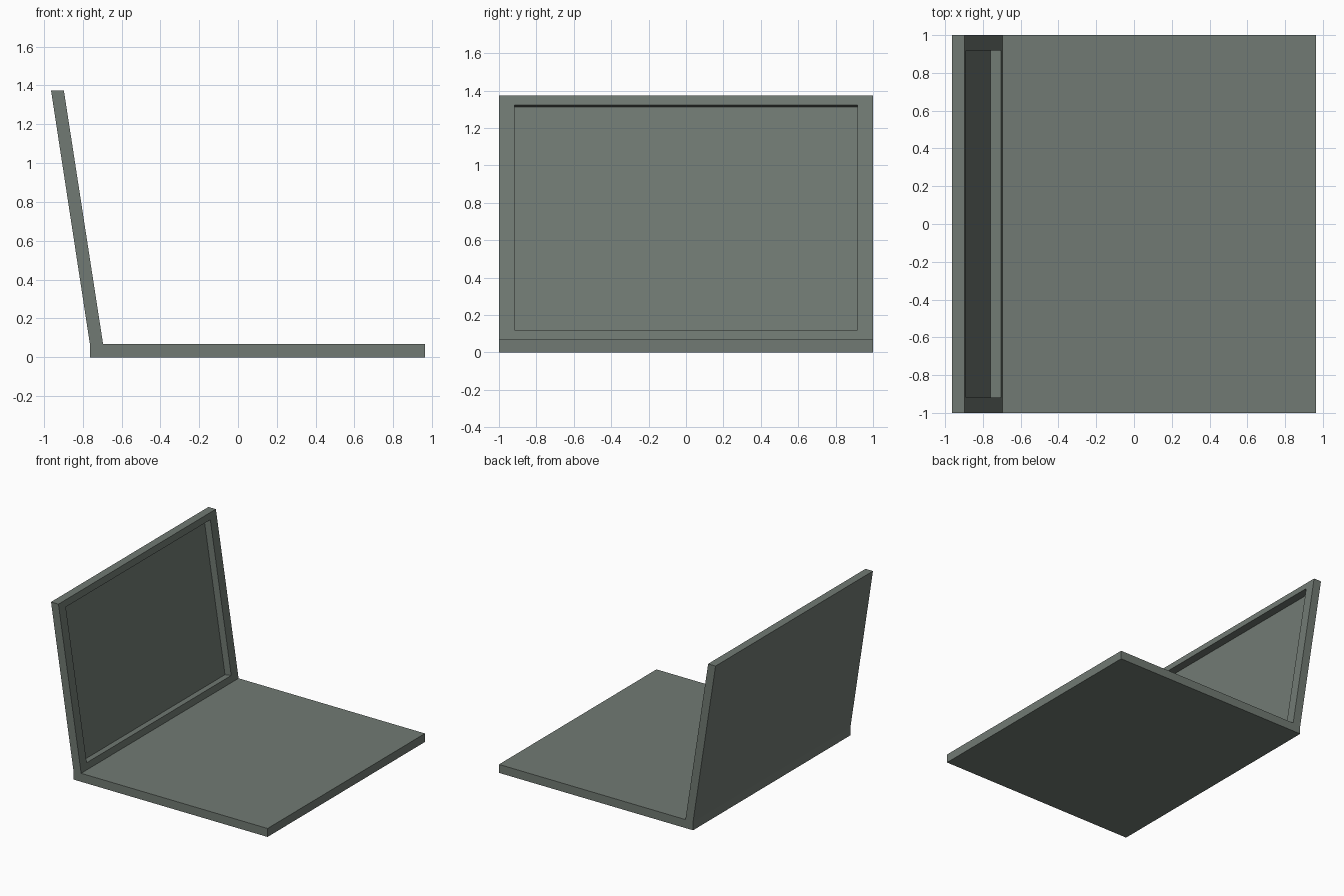
import bpy, bmesh
from mathutils import Vector

if "Cube" in bpy.data.objects:
    bpy.data.objects.remove(bpy.data.objects["Cube"])

mat = bpy.data.materials.new("grey_green")
mat.diffuse_color = (0.165, 0.195, 0.172, 1)
mat.use_nodes = True
mat.node_tree.nodes["Principled BSDF"].inputs["Base Color"].default_value = mat.diffuse_color


def extrude_profile(name, pts, half=1.0):
    """Extrude an x-z outline along y."""
    bm = bmesh.new()
    face = bm.faces.new([bm.verts.new((x, -half, z)) for x, z in pts])
    ext = bmesh.ops.extrude_face_region(bm, geom=[face])
    for v in ext["geom"]:
        if isinstance(v, bmesh.types.BMVert):
            v.co.y = half
    bmesh.ops.recalc_face_normals(bm, faces=bm.faces)
    return bm


def finish(bm, name):
    mesh = bpy.data.meshes.new(name)
    bm.to_mesh(mesh)
    bm.free()
    mesh.materials.append(mat)
    ob = bpy.data.objects.new(name, mesh)
    bpy.context.collection.objects.link(ob)


# one L-shaped body: flat base and leaning lid
body = extrude_profile("body", [
    (-0.763, 0), (0.963, 0), (0.963, 0.068), (-0.695, 0.068),
    (-0.897, 1.374), (-0.963, 1.374), (-0.763, 0.068)])

# recessed screen in the front of the lid
body.normal_update()
screen = next(f for f in body.faces
              if 0.9 < f.normal.x < 0.999 and abs(f.normal.y) < 0.1)
normal = screen.normal.copy()
bmesh.ops.inset_individual(body, faces=[screen], thickness=0.04)


def lid_x(z):
    return -0.695 - 0.202 * (z - 0.068) / 1.306


for v in screen.verts:
    z = 1.322 if v.co.z > 0.7 else 0.12
    v.co = Vector((lid_x(z), 0.918 if v.co.y > 0 else -0.918, z))
bmesh.ops.inset_individual(body, faces=[screen], thickness=0.0001, depth=0)
for v in screen.verts:
    v.co -= normal * 0.056

finish(body, "laptop_body")
